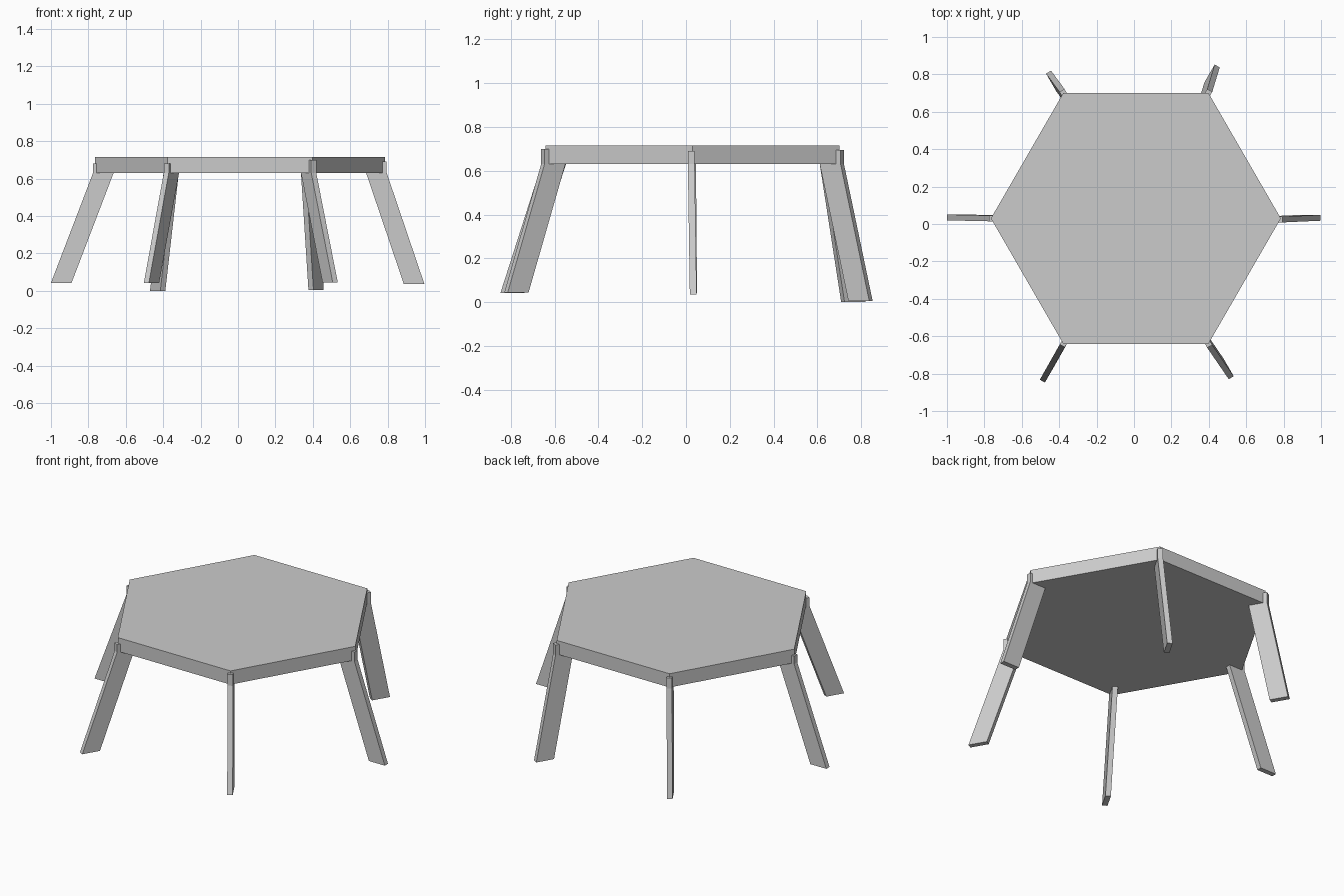
import bpy, bmesh
from math import cos, sin, pi, radians
from mathutils import Vector

if "Cube" in bpy.data.objects:
    bpy.data.objects.remove(bpy.data.objects["Cube"])

CX, CY, R = 0.01, 0.03, 0.775       # hexagon centre and corner radius
Z0, Z1 = 0.63, 0.715                # underside and top of the table
WIDTH, THICK = 0.11, 0.031          # leg section


def prism(name, rings):
    """Join a stack of equal-sided point rings into a closed solid."""
    bm = bmesh.new()
    loops = [[bm.verts.new(p) for p in ring] for ring in rings]
    n = len(loops[0])
    for a, b in zip(loops, loops[1:]):
        for i in range(n):
            j = (i + 1) % n
            bm.faces.new((a[i], a[j], b[j], b[i]))
    bm.faces.new(loops[0][::-1])
    bm.faces.new(loops[-1])
    bmesh.ops.recalc_face_normals(bm, faces=bm.faces)
    mesh = bpy.data.meshes.new(name)
    bm.to_mesh(mesh)
    bm.free()
    ob = bpy.data.objects.new(name, mesh)
    bpy.context.collection.objects.link(ob)
    return ob


def section(x, y, z, angle):
    """Leg cross-section whose outer edge is centred on (x, y)."""
    out = Vector((cos(angle), sin(angle), 0))
    side = Vector((-sin(angle), cos(angle), 0)) * THICK / 2
    p = Vector((x, y, z))
    q = p - out * WIDTH
    return [p - side, p + side, q + side, q - side]


# hexagonal tabletop
prism("tabletop", [[(CX + R * cos(i * pi / 3), CY + R * sin(i * pi / 3), z)
                    for i in range(6)] for z in (Z0, Z1)])

# splayed legs: angle, tab overhang, tab top z, foot outer edge x, y, z
legs = {
    "right_leg": (0, 0.010, 0.69, 0.997, 0.033, 0.035),
    "back_right_leg": (60, 0.015, 0.695, 0.445, 0.845, 0.005),
    "back_left_leg": (120, 0.015, 0.695, -0.457, 0.812, 0.0),
    "left_leg": (180, 0.010, 0.68, -1.0, 0.035, 0.042),
    "front_left_leg": (240, 0.012, 0.68, -0.49, -0.84, 0.042),
    "front_right_leg": (300, 0.015, 0.70, 0.52, -0.822, 0.045),
}
for name, (deg, over, top, fx, fy, fz) in legs.items():
    a = radians(deg)
    x, y = CX + (R + over) * cos(a), CY + (R + over) * sin(a)
    if deg == 0:
        y -= 0.006
    prism(name, [section(fx, fy, fz, a),
                 section(x, y, Z0, a),
                 section(x, y, top, a)])
